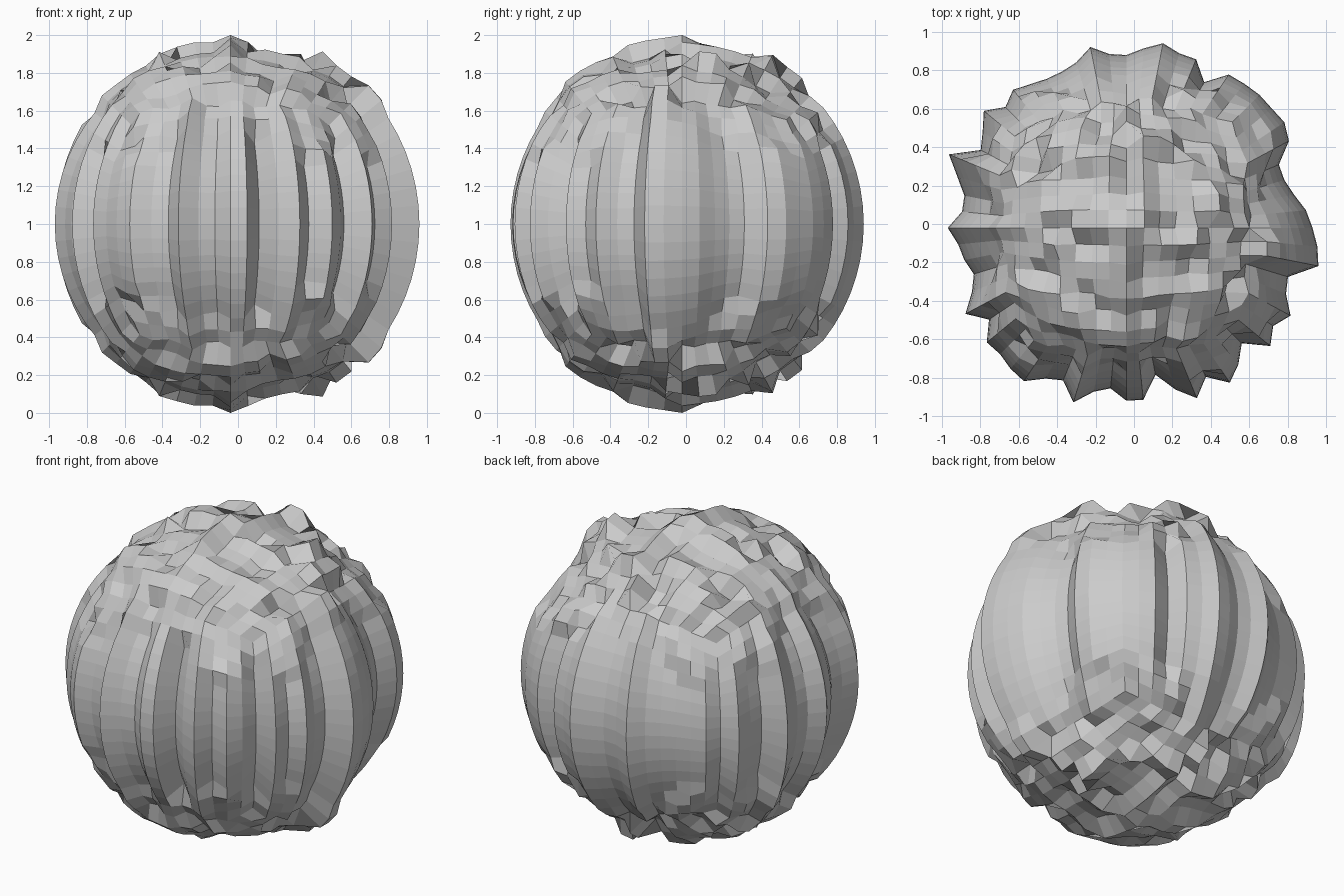
import bpy, bmesh, random
from math import pi, tan, atan2, hypot
from mathutils import Vector

if "Cube" in bpy.data.objects:
    bpy.data.objects.remove(bpy.data.objects["Cube"], do_unlink=True)

random.seed(7)
HALF = 8                      # grid cells from the middle to an edge
STEP = pi / (4 * HALF)        # equal angle between grid lines
PATCH = 0.12                  # size of one bump, seen from above
CENTRE = Vector((-0.04, -0.02, 1))

# Radius of each upright ridge or groove, in hundredths, anticlockwise from +x
ridges = [
    97, 94, 89, 86, 86, 96, 99, 98, 98, 97, 96, 86, 95, 95, 98, 94,
    90, 91, 96, 90, 88, 88, 90, 93, 89, 96, 90, 86, 100, 92, 86, 86,
    93, 88, 86, 83, 87, 95, 86, 94, 93, 95, 96, 89, 86, 95, 87, 84,
    90, 90, 78, 88, 96, 88, 97, 92, 85, 97, 92, 97, 90, 88, 102, 100]

# Each ridge runs straight up until the ball narrows to this width;
# ridges near the four corners break up sooner than those in mid side
limits = []
for n in range(len(ridges)):
    off_middle = abs((n + HALF) % (2 * HALF) - HALF)
    limits.append(min(0.74 + 0.03 * off_middle, 0.92) + random.uniform(-0.03, 0.03))

# Bumps, shared by the top and the bottom
span = range(-9, 10)
bumps = {(i, j): min(max(random.gauss(0.935, 0.03), 0.87), 0.99) for i in span for j in span}
for i in range(-1, 2):
    bumps[i, -3] = 0.96       # ledge along the front of the cap
    bumps[i, -4] = 0.91
for j in range(1, 4):
    bumps[1, j] = 0.96        # step on the left of the cap
    bumps[2, j] = 0.91
# Peaks along the outline of the cap
bumps.update({(0, 0): 1.0, (0, -1): 0.99, (0, -2): 0.99, (-2, 0): 0.98,
              (-3, 1): 0.98, (-6, 0): 0.98, (4, 1): 1.04, (5, 0): 1.01,
              (6, -1): 1.06, (1, 4): 1.02, (0, 5): 1.0, (-1, 3): 0.98, (0, -4): 0.97})


def radius(i, j, direction):
    """Distance from the centre for grid column i, j in the given direction."""
    x, y = direction.xy
    bump = bumps[round(x / PATCH), round(y / PATCH)]
    if max(abs(i), abs(j)) < HALF:
        return bump
    column = round(atan2(y, x) / STEP) % len(ridges)
    ridge = ridges[column] / 100
    if hypot(x, y) > limits[column]:
        return ridge
    return 0.35 * ridge + 0.65 * bump


# Gridded cube, rounded to a ball and pushed in or out point by point
bm = bmesh.new()
bmesh.ops.create_cube(bm, size=2)
bmesh.ops.subdivide_edges(bm, edges=bm.edges[:], cuts=2 * HALF - 1, use_grid_fill=True)
for v in bm.verts:
    i, j, k = (round(c * HALF) for c in v.co)
    direction = Vector([tan(n * STEP) for n in (i, j, k)]).normalized()
    v.co = CENTRE + direction * radius(i, j, direction)
bmesh.ops.recalc_face_normals(bm, faces=bm.faces[:])

mesh = bpy.data.meshes.new("rough_ball")
bm.to_mesh(mesh)
bm.free()
ball = bpy.data.objects.new("rough_ball", mesh)
bpy.context.collection.objects.link(ball)

# Plain grey stone
grey = bpy.data.materials.new("stone_grey")
grey.use_nodes = True
colour = (0.6, 0.6, 0.6, 1)
grey.diffuse_color = colour
grey.node_tree.nodes["Principled BSDF"].inputs["Base Color"].default_value = colour
mesh.materials.append(grey)
